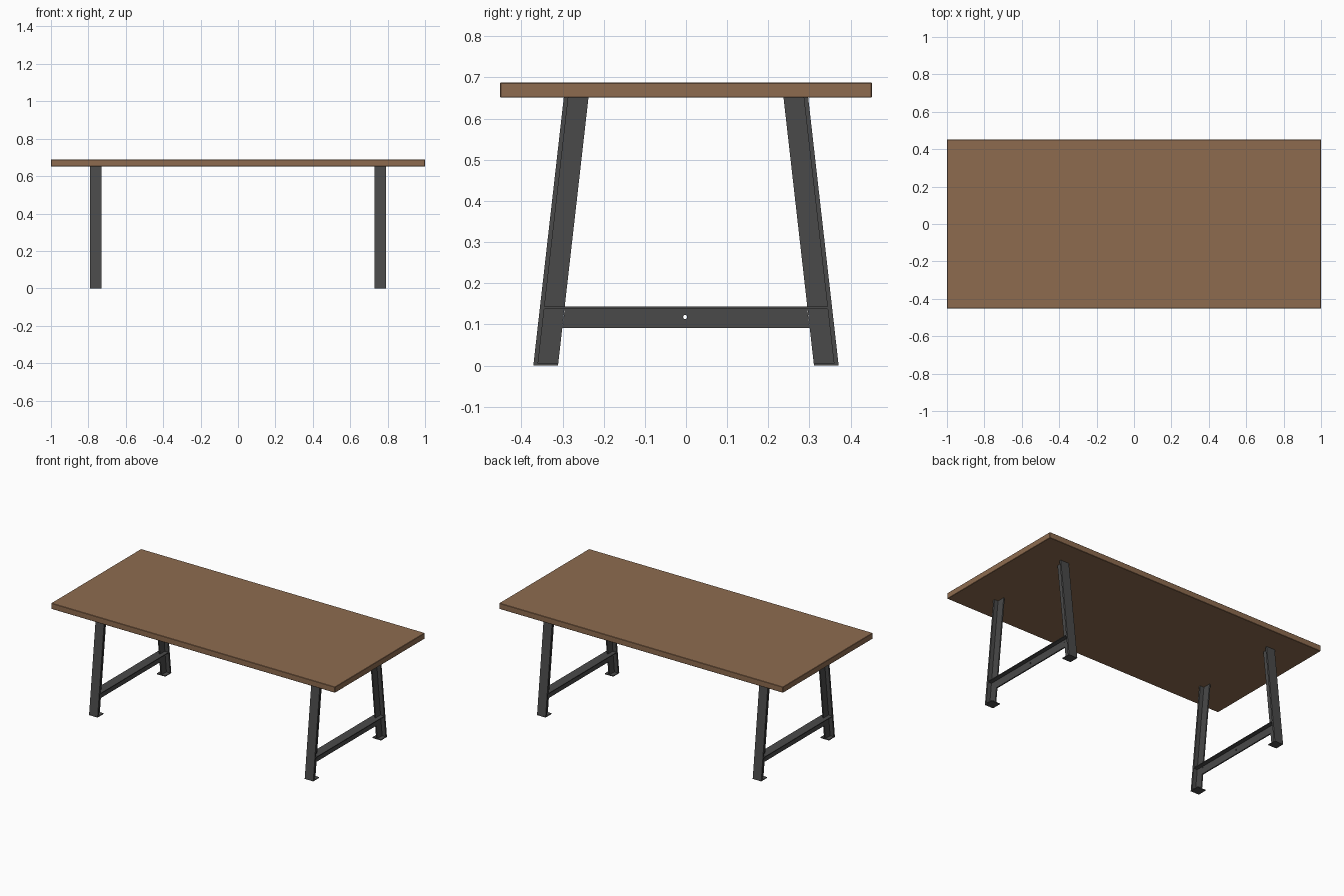
import bpy, bmesh, math
from mathutils import Matrix

if "Cube" in bpy.data.objects:
    bpy.data.objects.remove(bpy.data.objects["Cube"])


def material(name, color):
    m = bpy.data.materials.new(name)
    m.diffuse_color = (*color, 1)
    m.use_nodes = True
    m.node_tree.nodes["Principled BSDF"].inputs["Base Color"].default_value = m.diffuse_color
    return m


wood = material("brown wood", (0.27, 0.148, 0.078))
metal = material("dark steel", (0.068, 0.068, 0.068))


def finish(name, bm, mat):
    bmesh.ops.recalc_face_normals(bm, faces=bm.faces)
    me = bpy.data.meshes.new(name)
    bm.to_mesh(me)
    bm.free()
    me.materials.append(mat)
    ob = bpy.data.objects.new(name, me)
    bpy.context.collection.objects.link(ob)
    return ob


def prism(bm, outline, x, width):
    """Extrude a (y, z) outline along x, centred on x."""
    f = bm.faces.new([bm.verts.new((x - width / 2, y, z)) for y, z in outline])
    r = bmesh.ops.extrude_face_region(bm, geom=[f])
    verts = [v for v in r["geom"] if isinstance(v, bmesh.types.BMVert)]
    bmesh.ops.translate(bm, verts=verts, vec=(width, 0, 0))


def rect(y0, y1, z0, z1):
    return [(y0, z0), (y1, z0), (y1, z1), (y0, z1)]


TOP_Z, LEG_X, W, WEB = 0.651, 0.76, 0.06, 0.008
BOT_Y, UP_Y, FLANGE = 0.371, 0.297, 0.011


def leg_y(z):
    return BOT_Y + (UP_Y - BOT_Y) * z / TOP_Z


# Table top with slightly eased edges
bm = bmesh.new()
prism(bm, rect(-0.452, 0.452, TOP_Z, 0.688), 0, 2)
bmesh.ops.bevel(bm, geom=bm.edges[:], offset=0.002, segments=1, affect='EDGES')
finish("table_top", bm, wood)

for sx, end in ((-1, "left"), (1, "right")):
    x = sx * LEG_X
    # Leaning T-section legs with foot plates
    for sy, side in ((-1, "front"), (1, "back")):
        bm = bmesh.new()

        def slanted(a, b, width):
            prism(bm, [(sy * (BOT_Y - a), 0), (sy * (BOT_Y - b), 0),
                       (sy * (UP_Y - b), TOP_Z), (sy * (UP_Y - a), TOP_Z)], x, width)

        slanted(0, FLANGE, W)
        slanted(FLANGE, W, WEB)
        finish(f"{side}_{end}_leg", bm, metal)

        bm = bmesh.new()
        prism(bm, rect(sy * BOT_Y, sy * (BOT_Y - W), 0, 0.005), x, W)
        finish(f"{side}_{end}_foot", bm, metal)

    # T-section stretcher: flange on top, web below
    bm = bmesh.new()
    e = leg_y(0.143) - FLANGE
    prism(bm, rect(-e, e, 0.138, 0.143), x, W)
    finish(f"{end}_stretcher_flange", bm, metal)
    bm = bmesh.new()
    e = leg_y(0.143) - W
    k = leg_y(0.091) - W
    prism(bm, [(-k, 0.091), (k, 0.091), (e, 0.138), (-e, 0.138)], x, WEB)
    web = finish(f"{end}_stretcher_web", bm, metal)

    # Small bolt hole in the middle of the web
    bm = bmesh.new()
    bmesh.ops.create_cone(bm, cap_ends=True, segments=16, radius1=0.005, radius2=0.005, depth=0.05,
                          matrix=Matrix.Translation((x, -0.002, 0.118)) @ Matrix.Rotation(math.pi / 2, 4, 'Y'))
    cutter = finish(f"{end}_hole_cutter", bm, metal)
    cutter.hide_render = True
    mod = web.modifiers.new("hole", 'BOOLEAN')
    mod.operation = 'DIFFERENCE'
    mod.solver = 'EXACT'
    mod.object = cutter
